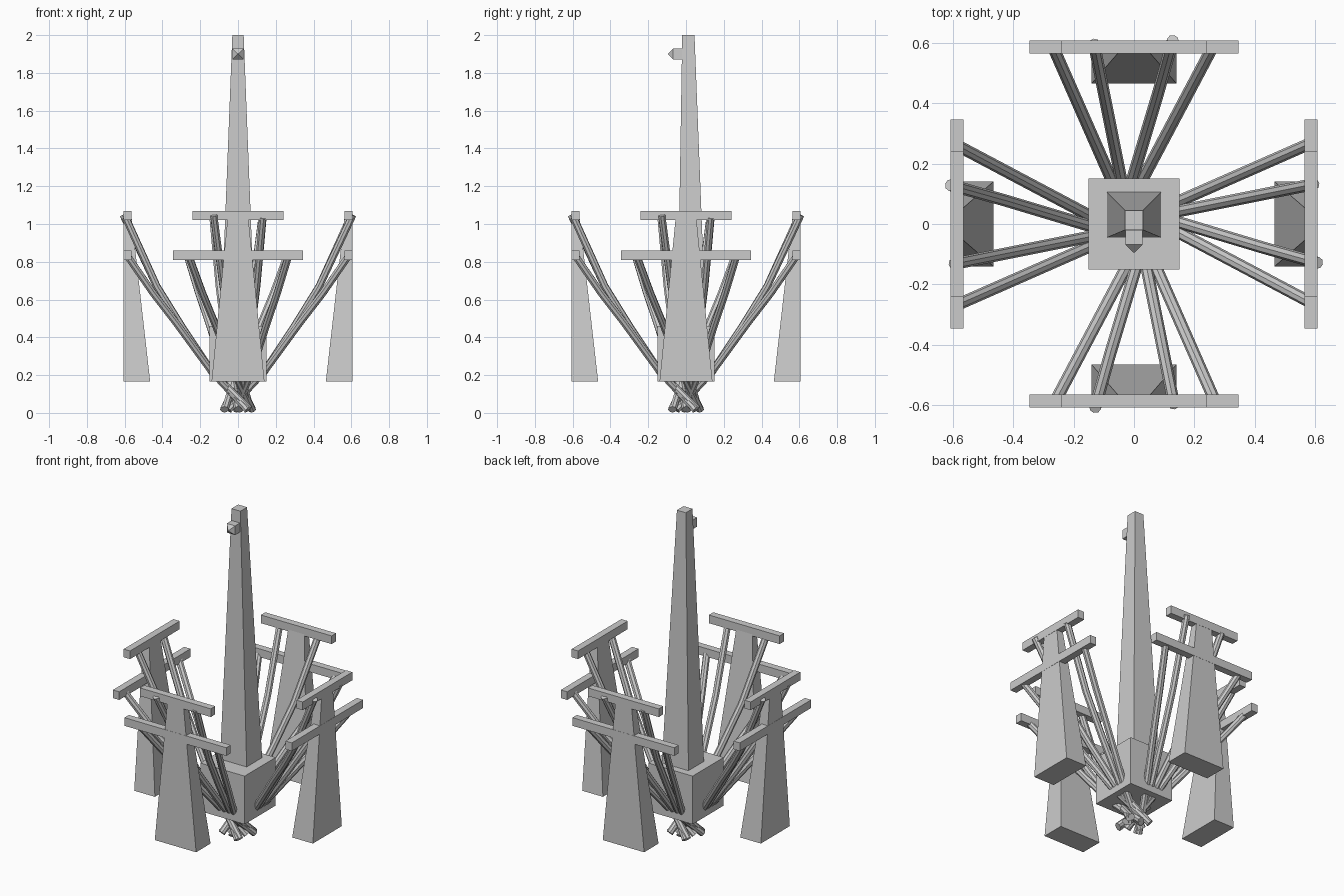
import bpy
from math import pi
from mathutils import Matrix

if "Cube" in bpy.data.objects:
    bpy.data.objects.remove(bpy.data.objects["Cube"])


def frustum(name, lo, z0, hi, z1, rot=Matrix()):
    """Tapered block between two rectangles (x0, x1, y0, y1)."""
    v = []
    for (x0, x1, y0, y1), z in ((lo, z0), (hi, z1)):
        v += [(x0, y0, z), (x1, y0, z), (x1, y1, z), (x0, y1, z)]
    f = [(3, 2, 1, 0), (4, 5, 6, 7)]
    f += [(i, (i + 1) % 4, (i + 1) % 4 + 4, i + 4) for i in range(4)]
    me = bpy.data.meshes.new(name)
    me.from_pydata(v, [], f)
    me.transform(rot)
    ob = bpy.data.objects.new(name, me)
    bpy.context.collection.objects.link(ob)
    return ob


def box(name, r, z0, z1, rot=Matrix()):
    return frustum(name, r, z0, r, z1, rot)


def cable(name, pts, rot):
    cu = bpy.data.curves.new(name, 'CURVE')
    cu.dimensions = '3D'
    cu.bevel_depth = 0.02
    cu.bevel_resolution = 2
    cu.use_fill_caps = True
    sp = cu.splines.new('POLY')
    sp.points.add(len(pts) - 1)
    for p, c in zip(sp.points, pts):
        p.co = (*c, 1)
    cu.transform(rot)
    ob = bpy.data.objects.new(name, cu)
    bpy.context.collection.objects.link(ob)
    bpy.ops.object.select_all(action='DESELECT')
    ob.select_set(True)
    bpy.context.view_layer.objects.active = ob
    bpy.ops.object.convert(target='MESH')
    bpy.ops.object.shade_smooth_by_angle()


# central block and mast
box("base_block", (-.15, .15, -.15, .15), .165, .46)
frustum("mast", (-.09, .09, -.045, .105), .46, (-.03, .03, -.02, .045), 2.0)

# small pointed peg on the mast front: built upward, turned to face -y
to_front = Matrix.Translation((0, 0, 1.9)) @ Matrix.Rotation(pi / 2, 4, 'X')
box("peg", (-.028, .028, -.028, .028), -.01, .068, to_front)
frustum("peg_tip", (-.028, .028, -.028, .028), .068,
        (-.002, .002, -.002, .002), .094, to_front)

# cable side profiles (distance out, height)
upper = [(.595, 1.035), (.43, .67), (.29, .445), (.14, .22), (-.06, .02)]
lower = [(.585, .83), (.45, .635), (.33, .48), (.14, .22), (-.05, .016)]
# sideways position = slope * distance + offset, and end extension
cables = [(lower, .44, .01, 0), (upper, .2, .013, 0),
          (upper, -.3, .05, .012), (lower, -.53, .05, 0)]

# four pylons, each with two cross arms and four cables
for k, side in enumerate(("right", "back", "left", "front")):
    rot = Matrix.Rotation(k * pi / 2, 4, 'Z')
    frustum(side + "_pylon", (.465, .605, -.14, .14), .165,
            (.563, .605, -.055, .055), 1.03, rot)
    box(side + "_upper_arm", (.563, .606, -.24, .24), 1.02, 1.07, rot)
    box(side + "_lower_arm", (.563, .606, -.345, .345), .81, .86, rot)
    for i, (prof, m, c, ext) in enumerate(cables):
        pts = [(u, m * u + c, z) for u, z in prof]
        u, v, z = pts[0]
        pts[0] = (u + ext, v, z + ext)
        cable(f"{side}_cable_{i + 1}", pts, rot)
